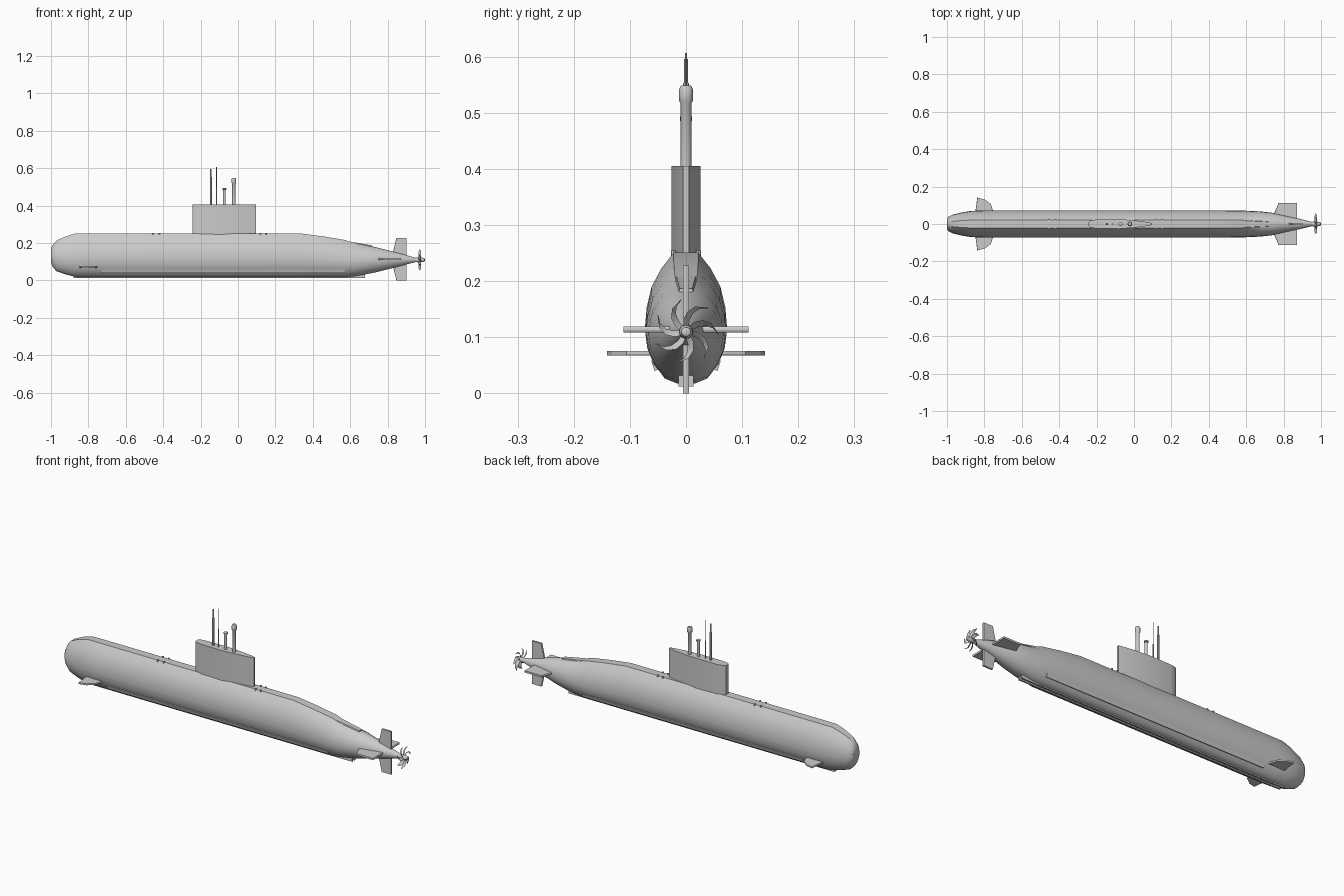
import bpy, bmesh
from math import sin, cos, pi, radians

if "Cube" in bpy.data.objects:
    bpy.data.objects.remove(bpy.data.objects["Cube"])


def make(name, verts, faces, smooth=None):
    me = bpy.data.meshes.new(name)
    bm = bmesh.new()
    vs = [bm.verts.new(v) for v in verts]
    for f in faces:
        bm.faces.new([vs[i] for i in f])
    bmesh.ops.recalc_face_normals(bm, faces=bm.faces)
    bm.to_mesh(me)
    bm.free()
    ob = bpy.data.objects.new(name, me)
    bpy.context.collection.objects.link(ob)
    if smooth:
        bpy.ops.object.select_all(action='DESELECT')
        ob.select_set(True)
        bpy.context.view_layer.objects.active = ob
        bpy.ops.object.shade_smooth_by_angle(angle=radians(smooth))
    return ob


def loft(name, rings, smooth=None):
    """Skin a list of equal closed rings and cap both ends."""
    n = len(rings[0])
    faces = [(k*n+i, k*n+(i+1) % n, (k+1)*n+(i+1) % n, (k+1)*n+i)
             for k in range(len(rings)-1) for i in range(n)]
    faces += [tuple(range(n)), tuple(range((len(rings)-1)*n, len(rings)*n))]
    return make(name, [v for r in rings for v in r], faces, smooth)


def lathe_z(name, x, y, profile, n=16):
    return loft(name, [[(x+r*cos(2*pi*i/n), y+r*sin(2*pi*i/n), z) for i in range(n)]
                       for r, z in profile], 35)


def lathe_x(name, z, profile, n=16):
    return loft(name, [[(x, r*cos(2*pi*i/n), z+r*sin(2*pi*i/n)) for i in range(n)]
                       for x, r in profile], 35)


# Hull: egg-shaped section with flat deck, turning round at the stern
half = [(0.22, 0), (0.52, 0.04), (0.8, 0.17), (0.95, 0.3), (1, 0.43),
        (0.96, 0.58), (0.84, 0.74), (0.6, 0.88), (0.3, 1)]
m = len(half)
round_half = [(sin(pi*(i+.5)/m), .5-.5*cos(pi*(i+.5)/m)) for i in range(m)]
stations = [  # x, bottom, top, half width, roundness
    (-1.0, .095, .17, .028, .5), (-.99, .07, .19, .040, .3), (-.97, .047, .212, .050, .1),
    (-.92, .03, .234, .062, 0), (-.87, .018, .249, .070, 0), (-.8, .016, .249, .073, 0),
    (.34, .016, .249, .073, 0), (.46, .016, .233, .073, 0), (.57, .016, .215, .072, .1),
    (.62, .02, .197, .070, .3), (.68, .03, .187, .067, .5), (.74, .042, .176, .060, .7),
    (.81, .059, .158, .044, 1), (.88, .078, .139, .029, 1), (.96, .099, .117, .009, 1)]
rings = []
for x, b, t, w, k in stations:
    pts = [((1-k)*p[0]+k*q[0], (1-k)*p[1]+k*q[1]) for p, q in zip(half, round_half)]
    side = [(x, w*y, b+(t-b)*z) for y, z in pts]
    rings.append(side + [(x, -y, z) for x, y, z in reversed(side)])
loft("hull", rings, 35)

# Sail tower
plan = [(-.243, .010), (-.232, .019), (-.2, .024), (-.08, .0255), (0, .020), (.06, .012), (.096, .005)]
outline = plan + [(x, -y) for x, y in reversed(plan)]
loft("sail", [[(x, y, z) for x, y in outline] for z in (.235, .403)], 35)

# Masts and periscopes
lathe_z("radar_mast", -.145, 0, [(.0055, .39), (.0055, .55), (.004, .552), (.004, .594)], 8)
lathe_z("antenna", -.115, 0, [(.003, .39), (.003, .48), (.0015, .5), (.0015, .605)], 8)
lathe_z("snorkel", -.073, 0, [(.007, .39), (.007, .482), (.011, .484), (.011, .491), (.006, .493)])
lathe_z("periscope", -.022, 0, [(.0095, .39), (.0095, .515), (.0125, .52), (.0125, .54), (.009, .547)])


def fin(name, pts, thick, mapping):
    """Flat fin from a planform, with slim leading and trailing edges."""
    cx = sum(p[0] for p in pts)/len(pts)
    loft(name, [[mapping(cx+(x-cx)*s, r, t) for x, r in pts]
                for s, t in ((.97, -thick), (1, -thick*.4), (1, thick*.4), (.97, thick))])


stern = [(.735, .02), (.772, .111), (.872, .111), (.872, .01)]
bow = [(-.85, .05), (-.838, .141), (-.80, .132), (-.765, .106), (-.748, .05)]
rudder = [(.822, .01), (.847, .114), (.902, .114), (.902, .01)]
for s, tag in ((1, "right"), (-1, "left")):
    fin("stern_plane_"+tag, stern, .005, lambda x, r, t: (x, s*r, .112+t))
    fin("bow_plane_"+tag, bow, .004, lambda x, r, t: (x, s*r, .070+t))
    # Flank array rail, tilted to lie along the hull side
    rail = [(.046, .042), (.056, .038), (.062, .056), (.052, .062)]
    loft("flank_rail_"+tag, [[(x, s*y, z) for y, z in rail] for x in (-.73, .57)])
    # Keel strip
    keel = [(.005, .010), (.013, .010), (.013, .03), (.005, .03)]
    loft("keel_strip_"+tag, [[(x, s*y, z) for y, z in keel] for x in (-.88, .68)])
    # Deck bollards
    for i, x in enumerate((-.455, -.42, .12, .15)):
        lathe_z("bollard_%s_%d" % (tag, i), x, s*.022, [(.005, .24), (.005, .253)], 8)
for s, tag in ((1, "upper"), (-1, "lower")):
    fin("rudder_"+tag, rudder, .005, lambda x, r, t: (x, t, .112+s*r))

# Aft deck fairing
loft("aft_fairing", [[(x, y, z) for y, z in ((-w, t-.02), (w, t-.02), (w*.7, t), (-w*.7, t))]
                     for x, t, w in ((.55, .217, .02), (.60, .206, .024), (.72, .185, .016))])

# Propeller: hub and skewed, pitched blades
PZ = .108
lathe_x("propeller_hub", PZ, [(.945, .010), (.96, .013), (.985, .012), (.998, .008), (1.0, .003)])
blade_rows = [(.009, 0, .011), (.022, .05, .013), (.036, .22, .013), (.048, .45, .010), (.058, .75, .002)]
for k in range(7):
    base = pi/2 + 2*pi*k/7
    rows = []
    for r, skew, c in blade_rows:
        ring = []
        for u, t in ((-.5, 0), (0, .0012), (.5, 0), (0, -.0012)):
            a = base - skew + u*c/r*.85
            ring.append((.972 + u*c*1.1 + t, r*cos(a), PZ + r*sin(a)))
        rows.append(ring)
    loft("propeller_blade_%d" % (k+1), rows, 35)

# Rest the lowest point on the ground
low = min((o.matrix_world @ v.co).z for o in bpy.data.objects for v in o.data.vertices)
for o in bpy.data.objects:
    o.location.z -= low
